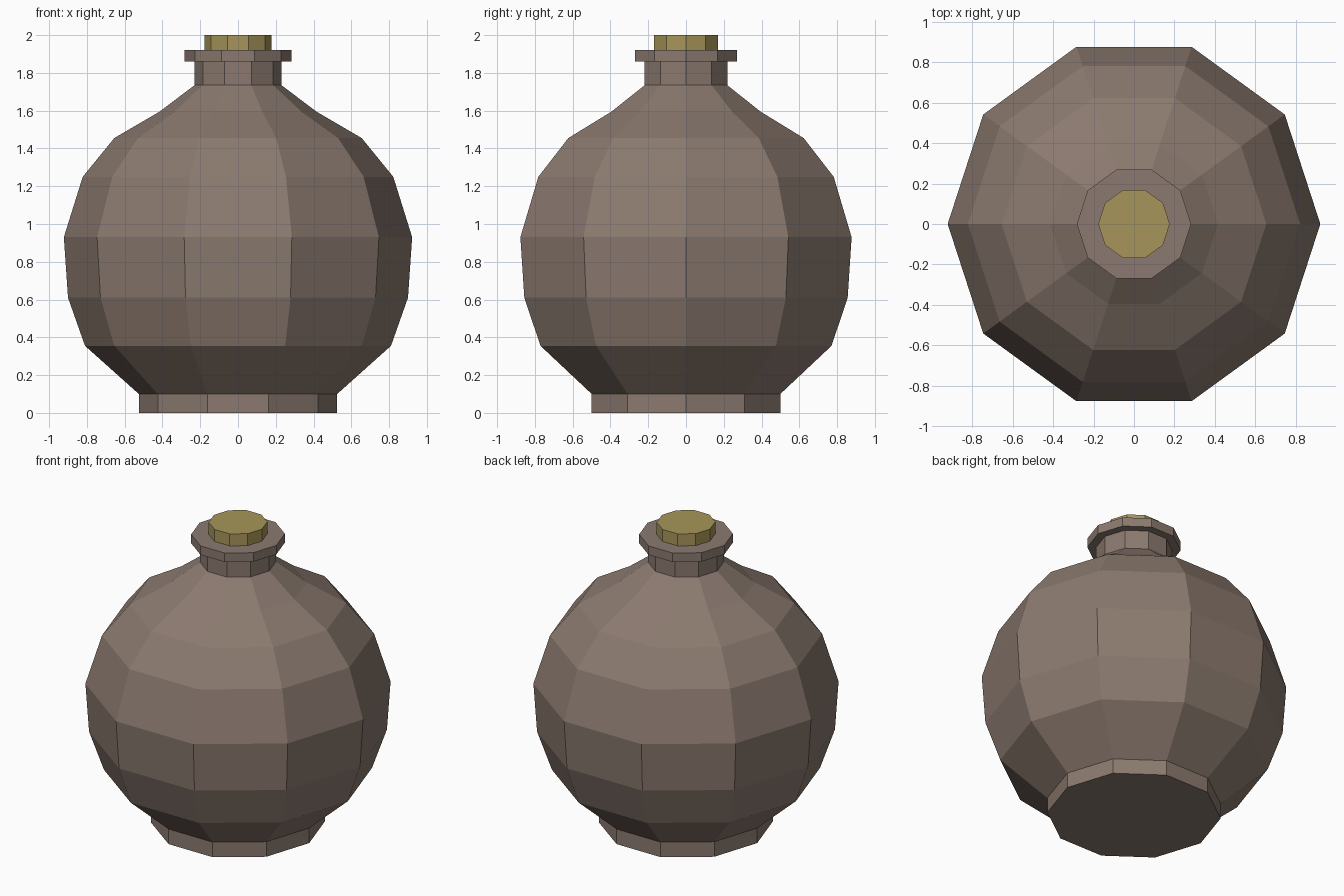
import bpy
import bmesh
from math import cos, sin, tau

SIDES = 10

cube = bpy.data.objects.get("Cube")
if cube:
    bpy.data.objects.remove(cube, do_unlink=True)


def make_material(name, rgb):
    mat = bpy.data.materials.new(name)
    mat.use_nodes = True
    colour = (*rgb, 1.0)
    mat.diffuse_color = colour
    mat.node_tree.nodes["Principled BSDF"].inputs["Base Color"].default_value = colour
    return mat


def lathe(name, profile, mat):
    """Spin (radius, height) points into a closed, flat-faced solid."""
    bm = bmesh.new()
    rings = [[bm.verts.new((r * cos(tau * i / SIDES), r * sin(tau * i / SIDES), z))
              for i in range(SIDES)] for r, z in profile]
    for low, high in zip(rings, rings[1:]):
        for i in range(SIDES):
            j = (i + 1) % SIDES
            bm.faces.new((low[i], low[j], high[j], high[i]))
    bm.faces.new(rings[0][::-1])
    bm.faces.new(rings[-1])
    mesh = bpy.data.meshes.new(name)
    bm.to_mesh(mesh)
    bm.free()
    mesh.materials.append(mat)
    obj = bpy.data.objects.new(name, mesh)
    bpy.context.collection.objects.link(obj)
    return obj


clay = make_material("brown clay", (0.26, 0.195, 0.16))
cork = make_material("yellow cork", (0.38, 0.30, 0.10))

# Foot, round belly, shoulder, neck and flared lip in one profile
lathe("bottle_body", [
    (0.525, 0.0), (0.525, 0.10), (0.81, 0.355), (0.90, 0.61), (0.922, 0.93),
    (0.822, 1.25), (0.655, 1.455), (0.415, 1.595), (0.23, 1.735),
    (0.23, 1.86), (0.283, 1.86), (0.283, 1.92),
], clay)

# Stopper pushed into the mouth
lathe("stopper", [(0.177, 1.92), (0.177, 2.0)], cork)
